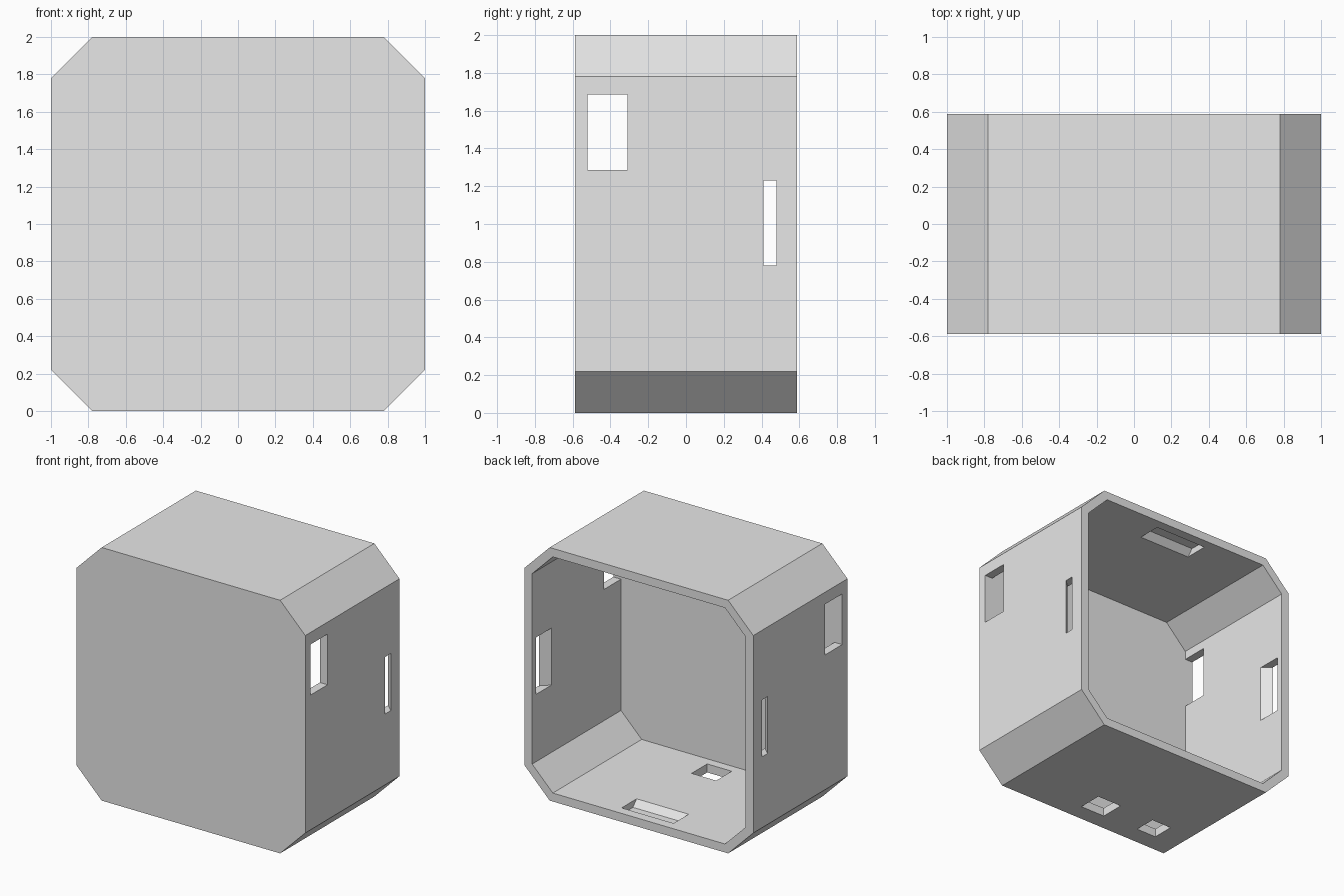
import bpy
import bmesh
from mathutils import Vector

old = bpy.data.objects.get("Cube")
if old:
    bpy.data.objects.remove(old, do_unlink=True)

HALF, DEPTH, BEVEL, WALL = 1.0, 0.588, 0.22, 0.067

grey = bpy.data.materials.new("light_grey")
grey.use_nodes = True
grey.diffuse_color = (0.8, 0.8, 0.8, 1)
grey.node_tree.nodes["Principled BSDF"].inputs["Base Color"].default_value = (0.8, 0.8, 0.8, 1)


def prism(name, start, end):
    """Solid between two matching outlines."""
    bm = bmesh.new()
    a = [bm.verts.new(p) for p in start]
    b = [bm.verts.new(p) for p in end]
    bm.faces.new(a)
    bm.faces.new(b)
    for i in range(len(a)):
        j = (i + 1) % len(a)
        bm.faces.new((a[i], a[j], b[j], b[i]))
    bmesh.ops.recalc_face_normals(bm, faces=bm.faces)
    mesh = bpy.data.meshes.new(name)
    bm.to_mesh(mesh)
    bm.free()
    mesh.materials.append(grey)
    obj = bpy.data.objects.new(name, mesh)
    bpy.context.collection.objects.link(obj)
    return obj


def octagon(inset, y):
    """Square outline with cut corners, inset evenly."""
    r = HALF - inset
    c = HALF - BEVEL - inset * 0.414
    pts = [(c, r), (r, c), (r, -c), (c, -r), (-c, -r), (-r, -c), (-r, c), (-c, r)]
    return [(x, y, z + HALF) for x, z in pts]


def rect(origin, u, v, u0, u1, v0, v1):
    o, u, v = Vector(origin), Vector(u), Vector(v)
    return [o + u * a + v * b for a, b in ((u0, v0), (u1, v0), (u1, v1), (u0, v1))]


X, Y, Z = Vector((1, 0, 0)), Vector((0, 1, 0)), Vector((0, 0, 1))

# Shell, open at the back
shell = prism("housing_shell", octagon(0, -DEPTH), octagon(0, DEPTH))
cutters = [prism("cavity_cutter", octagon(WALL, -DEPTH + WALL), octagon(WALL, DEPTH + 0.2))]

inner = HALF - WALL
for s in (-1, 1):
    # Side windows
    cutters.append(prism("window_cutter",
                         rect(X * s * 0.85, Y, Z, -0.521, -0.31, 1.285, 1.685),
                         rect(X * s * 1.1, Y, Z, -0.521, -0.31, 1.285, 1.685)))
    # Side slots, wider on the inside
    k = 0.0625 / WALL * 0.02
    cutters.append(prism("slot_cutter",
                         rect(X * s * (inner - 0.02), Y, Z, 0.347 - k, 0.543 + k, 0.78, 1.23),
                         rect(X * s * (HALF + 0.02), Y, Z, 0.41 + k, 0.48 - k, 0.78, 1.23)))
    # Blind tapered grooves in floor and ceiling
    mid = Z * HALF
    cutters.append(prism("groove_cutter",
                         rect(mid + Z * s * (inner - 0.02), X, Y, -0.25, 0.205, 0.305, 0.53),
                         rect(mid + Z * s * (inner + 0.05), X, Y, -0.25, 0.205, 0.37, 0.465)))

# Floor openings
for x0, x1, y0, y1 in ((-0.085, 0.13, -0.45, -0.255), (-0.575, -0.4, -0.44, -0.265)):
    cutters.append(prism("floor_hole_cutter",
                         rect(Z * -0.1, X, Y, x0, x1, y0, y1),
                         rect(Z * 0.15, X, Y, x0, x1, y0, y1)))

# Cut everything out of the shell
bpy.context.view_layer.objects.active = shell
for cutter in cutters:
    mod = shell.modifiers.new("cut", 'BOOLEAN')
    mod.operation = 'DIFFERENCE'
    mod.solver = 'EXACT'
    mod.object = cutter
    bpy.ops.object.modifier_apply(modifier=mod.name)
    bpy.data.objects.remove(cutter, do_unlink=True)
